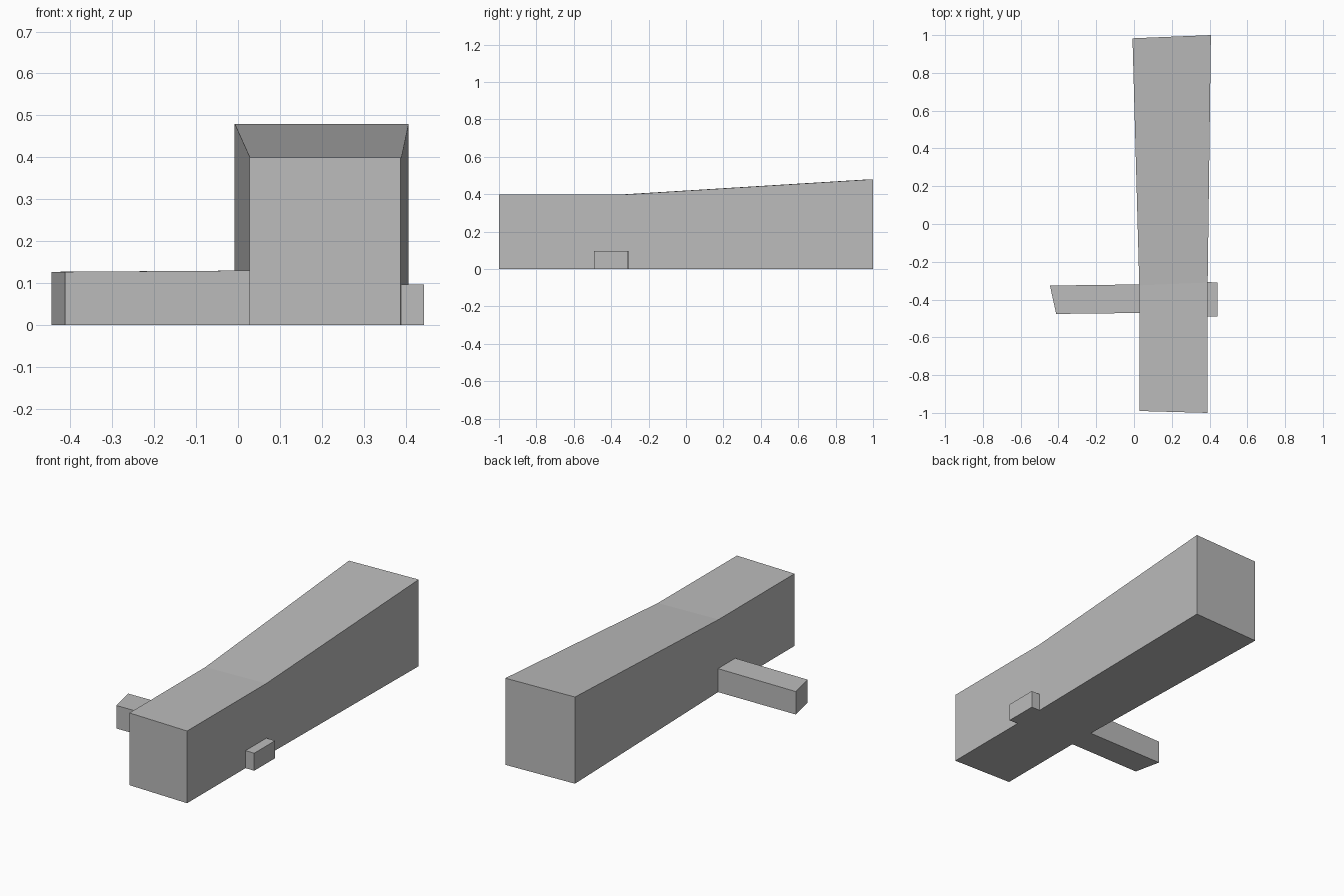
import bpy
import bmesh

cube = bpy.data.objects.get("Cube")
if cube:
    bpy.data.objects.remove(cube)

# Plain grey finish
grey = bpy.data.materials.new("plain grey")
grey.use_nodes = True
color = (0.5, 0.5, 0.5, 1)
grey.diffuse_color = color
grey.node_tree.nodes["Principled BSDF"].inputs["Base Color"].default_value = color


def loft(name, sections):
    """Join upright sections, each given as two ground points and a height."""
    bm = bmesh.new()
    rings = []
    for (ax, ay), (bx, by), top in sections:
        corners = [(ax, ay, 0), (bx, by, 0), (bx, by, top), (ax, ay, top)]
        rings.append([bm.verts.new(c) for c in corners])
    for r, s in zip(rings, rings[1:]):
        for i in range(4):
            j = (i + 1) % 4
            bm.faces.new((r[i], r[j], s[j], s[i]))
    bm.faces.new(rings[0])
    bm.faces.new(rings[-1])
    bmesh.ops.recalc_face_normals(bm, faces=bm.faces)
    mesh = bpy.data.meshes.new(name)
    bm.to_mesh(mesh)
    bm.free()
    mesh.materials.append(grey)
    obj = bpy.data.objects.new(name, mesh)
    bpy.context.collection.objects.link(obj)
    return obj


# Long main hall, level at the front, flaring and rising to the back
loft("main_hall", [
    ((0.028, -0.99), (0.388, -1.0), 0.40),
    ((0.028, -0.325), (0.39, -0.31), 0.40),
    ((-0.008, 0.983), (0.407, 1.0), 0.48),
])

# Low wing on the right, with a slanted end
loft("right_wing", [
    ((0.028, -0.471), (0.028, -0.32), 0.13),
    ((-0.412, -0.476), (-0.445, -0.326), 0.127),
])

# Small annex on the left
loft("left_annex", [
    ((0.388, -0.49), (0.39, -0.308), 0.097),
    ((0.443, -0.491), (0.443, -0.309), 0.097),
])
